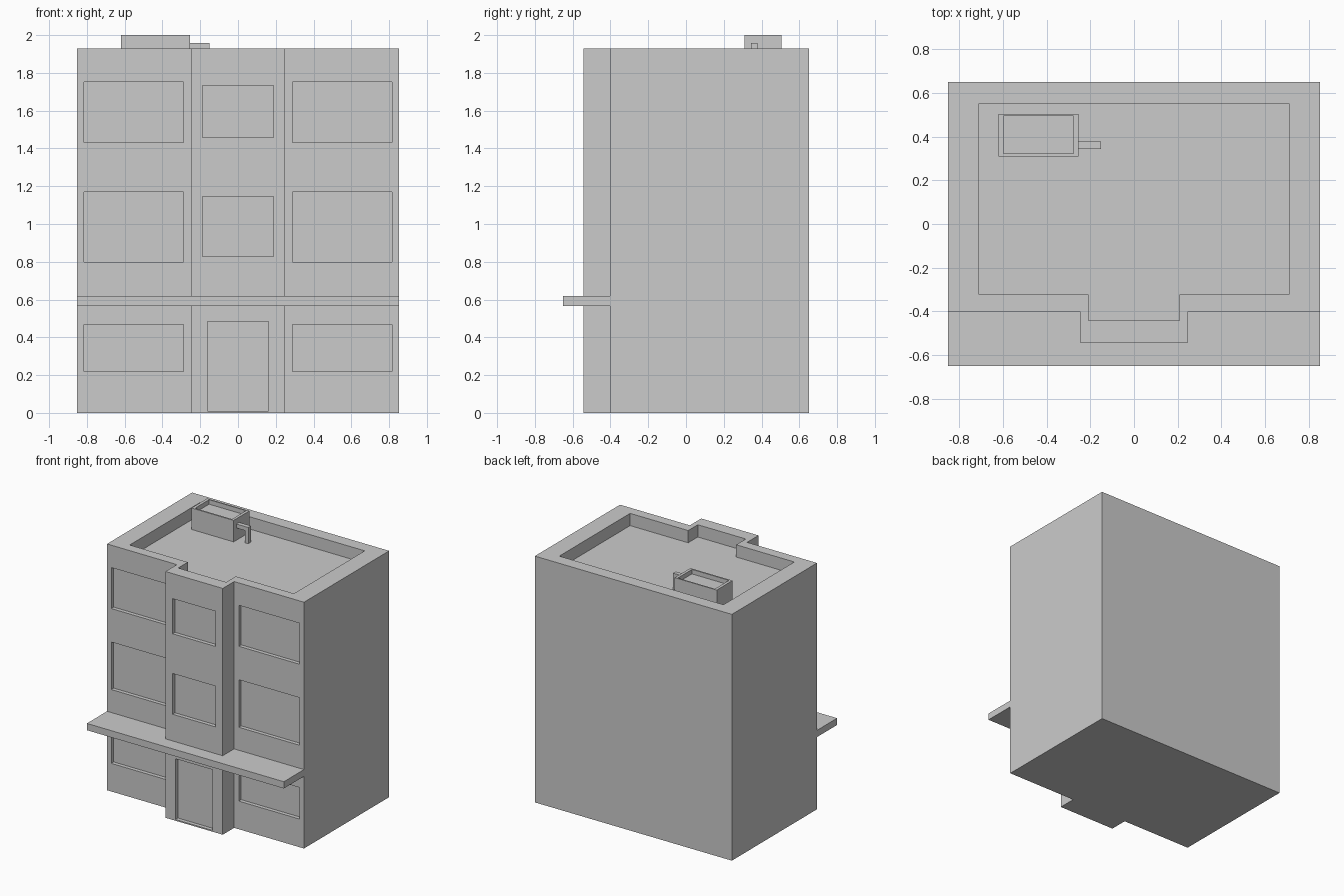
import bpy, bmesh

if "Cube" in bpy.data.objects:
    bpy.data.objects.remove(bpy.data.objects["Cube"])

W, BACK, FRONT, BAY = 0.853, 0.651, -0.402, -0.543
TOP, FLOOR = 1.928, 1.832
BAY_W, INSET = 0.248, 0.03


def prism(name, outline, z0, z1):
    """Extrude a flat outline upward into a solid."""
    bm = bmesh.new()
    face = bm.faces.new([bm.verts.new((x, y, z0)) for x, y in outline])
    ext = bmesh.ops.extrude_face_region(bm, geom=[face])
    for v in ext["geom"]:
        if isinstance(v, bmesh.types.BMVert):
            v.co.z = z1
    bmesh.ops.recalc_face_normals(bm, faces=bm.faces)
    mesh = bpy.data.meshes.new(name)
    bm.to_mesh(mesh)
    bm.free()
    obj = bpy.data.objects.new(name, mesh)
    bpy.context.collection.objects.link(obj)
    return obj


def box(name, x0, x1, y0, y1, z0, z1):
    return prism(name, [(x0, y0), (x1, y0), (x1, y1), (x0, y1)], z0, z1)


def t_outline(w, back, front, bay_w, bay):
    """Rectangle with a central projection at the front."""
    return [(-w, back), (-w, front), (-bay_w, front), (-bay_w, bay),
            (bay_w, bay), (bay_w, front), (w, front), (w, back)]


def cut(target, cutter):
    mod = target.modifiers.new("cut", "BOOLEAN")
    mod.operation = "DIFFERENCE"
    mod.solver = "EXACT"
    mod.object = cutter
    bpy.context.view_layer.objects.active = target
    bpy.ops.object.modifier_apply(modifier=mod.name)
    bpy.data.objects.remove(cutter)


# Building shell with projecting central bay
building = prism("building", t_outline(W, BACK, FRONT, BAY_W, BAY), 0, TOP)

# Sunken roof leaving a parapet
cut(building, prism("roof_cutter", t_outline(0.711, 0.552, -0.324, 0.208, -0.443),
                    FLOOR, TOP + 0.2))

# Side windows, three storeys
for z0, z1 in [(0.22, 0.467), (0.798, 1.17), (1.432, 1.753)]:
    for x0, x1 in [(-0.816, -0.288), (0.288, 0.816)]:
        cut(building, box("window_cutter", x0, x1, FRONT - 0.2, FRONT + INSET, z0, z1))

# Door and bay windows
for w, z0, z1 in [(0.161, 0.01, 0.485), (0.187, 0.827, 1.146), (0.187, 1.457, 1.732)]:
    cut(building, box("opening_cutter", -w, w, BAY - 0.2, BAY + INSET, z0, z1))

# Canopy ledge wrapped around the bay
prism("canopy", [(-W, FRONT), (-W, -0.651), (W, -0.651), (W, FRONT),
                 (BAY_W, FRONT), (BAY_W, BAY), (-BAY_W, BAY), (-BAY_W, FRONT)],
      0.565, 0.618)

# Rooftop unit with a shallow recessed top
unit = box("rooftop_unit", -0.62, -0.255, 0.31, 0.505, FLOOR, 2.0)
cut(unit, box("unit_cutter", -0.597, -0.277, 0.322, 0.495, 1.965, 2.1))

# Elbow pipe from the unit down to the roof
pipe = box("elbow_pipe", -0.255, -0.152, 0.344, 0.378, FLOOR, 1.959)
cut(pipe, box("pipe_cutter", -0.3, -0.182, 0.3, 0.45, FLOOR - 0.1, 1.928))
